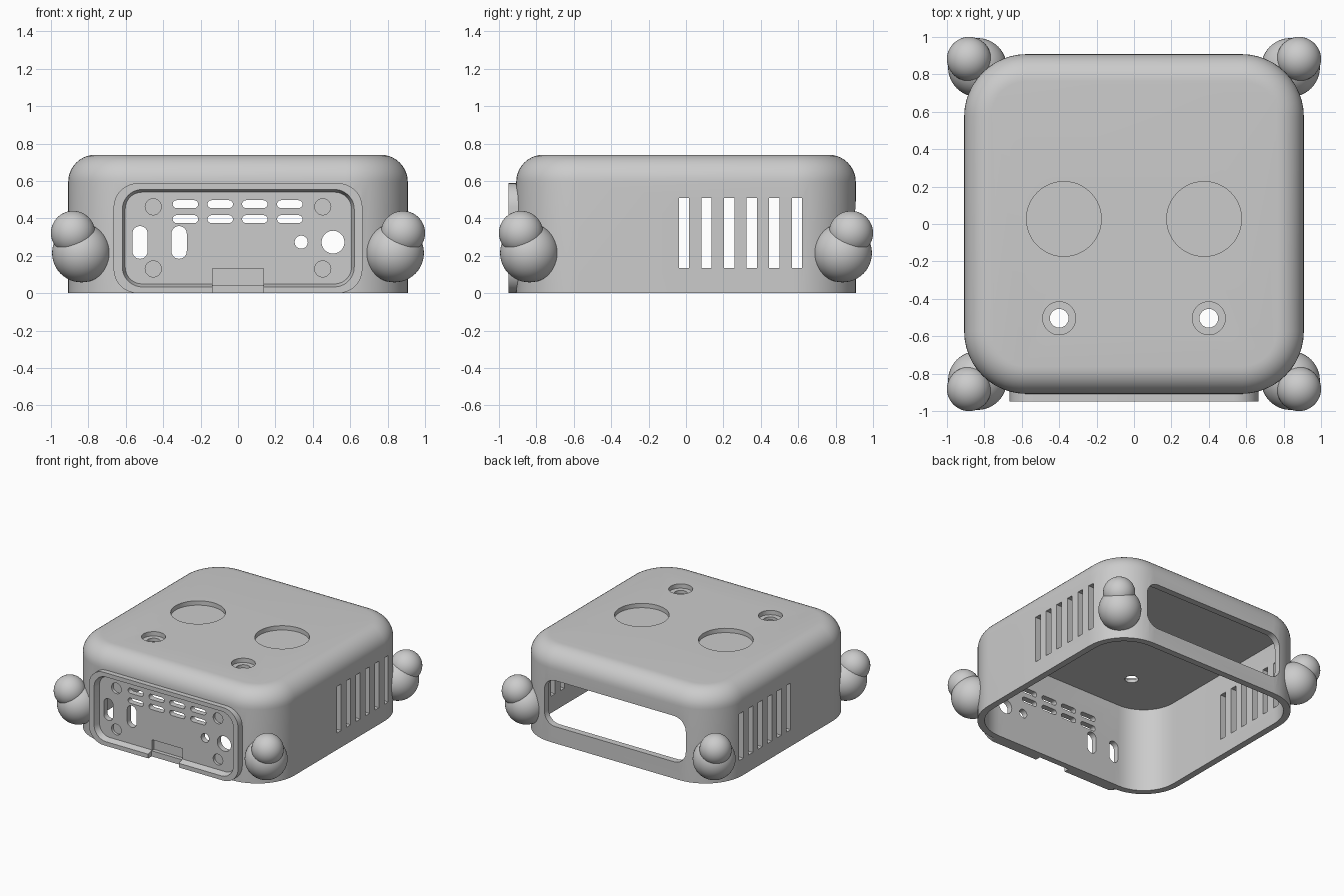
import bpy, bmesh, math
from mathutils import Vector

if "Cube" in bpy.data.objects:
    bpy.data.objects.remove(bpy.data.objects["Cube"], do_unlink=True)

grey = bpy.data.materials.new("plain grey")
grey.use_nodes = True
colour = (0.6, 0.6, 0.6, 1)
grey.diffuse_color = colour
grey.node_tree.nodes["Principled BSDF"].inputs["Base Color"].default_value = colour

PLACE = {"x": lambda u, v, d: (d, u, v),
         "y": lambda u, v, d: (u, d, v),
         "z": lambda u, v, d: (u, v, d)}


def rounded(u0, u1, v0, v1, r, n=12):
    """Outline of a rounded rectangle; r = 0 gives square corners."""
    corners = [(u1 - r, v1 - r), (u0 + r, v1 - r), (u0 + r, v0 + r), (u1 - r, v0 + r)]
    pts = []
    for q, (cu, cv) in enumerate(corners):
        for i in range(n + 1 if r else 1):
            a = math.pi / 2 * (q + i / n)
            p = Vector((cu + r * math.cos(a), cv + r * math.sin(a)))
            if not pts or (p - pts[-1]).length > 1e-4:
                pts.append(p)
    if (pts[0] - pts[-1]).length < 1e-4:
        pts.pop()
    return pts


def circle(u, v, r):
    return rounded(u - r, u + r, v - r, v + r, r)


def finish(name, bm):
    bmesh.ops.recalc_face_normals(bm, faces=bm.faces)
    mesh = bpy.data.meshes.new(name)
    bm.to_mesh(mesh)
    bm.free()
    mesh.materials.append(grey)
    ob = bpy.data.objects.new(name, mesh)
    bpy.context.collection.objects.link(ob)
    return ob


def loft(name, axis, sections):
    """Closed solid through (outline, depth) sections along an axis."""
    bm = bmesh.new()
    rings = [[bm.verts.new(PLACE[axis](p.x, p.y, d)) for p in pts] for pts, d in sections]
    for a, b in zip(rings, rings[1:]):
        for i in range(len(a)):
            j = (i + 1) % len(a)
            bm.faces.new((a[i], a[j], b[j], b[i]))
    bm.faces.new(rings[0])
    bm.faces.new(rings[-1])
    return finish(name, bm)


def activate(ob):
    bpy.ops.object.select_all(action="DESELECT")
    ob.select_set(True)
    bpy.context.view_layer.objects.active = ob


def combine(ob, tool, operation="DIFFERENCE"):
    activate(ob)
    mod = ob.modifiers.new("combine", "BOOLEAN")
    mod.operation = operation
    mod.solver = "EXACT"
    mod.object = tool
    bpy.ops.object.modifier_apply(modifier=mod.name)
    bpy.data.objects.remove(tool, do_unlink=True)


def cut(ob, axis, outline, d0, d1):
    combine(ob, loft("cutter", axis, [(outline, d0), (outline, d1)]))


def square(half, r):
    return rounded(-half, half, -half, half, r)


# Case: rounded square with a filleted top edge
HALF, CORNER, FILLET, HEIGHT = 0.908, 0.333, 0.145, 0.74
CEILING, RECESS = 0.68, 0.705
sections = [(square(HALF, CORNER), 0)]
for i in range(11):
    a = math.pi / 2 * i / 10
    inset = FILLET * (1 - math.cos(a))
    sections.append((square(HALF - inset, CORNER - inset), HEIGHT - FILLET * (1 - math.sin(a))))
case = loft("case", "z", sections)

# Front bezel, then the hollow inside
slab = rounded(-0.665, 0.665, 0, 0.588, 0.13)
combine(case, loft("bezel", "y", [(slab, -0.949), (slab, -0.83)]), "UNION")
cut(case, "z", square(0.856, 0.281), -0.1, CEILING)

# Tapered front recess
combine(case, loft("cutter", "y", [(rounded(-0.622, 0.625, 0.03, 0.558, 0.11), -0.96),
                                   (rounded(-0.603, 0.607, 0.05, 0.54, 0.09), -0.902)]))

# Vents, ports and blind screw dimples in the front panel
for x in (-0.281, -0.095, 0.09, 0.277):
    for z in (0.396, 0.476):
        cut(case, "y", rounded(x - 0.068, x + 0.068, z - 0.021, z + 0.021, 0.021), -1, -0.8)
for x in (-0.524, -0.315):
    cut(case, "y", rounded(x - 0.041, x + 0.041, 0.184, 0.359, 0.041), -1, -0.8)
for x, r in ((0.338, 0.035), (0.508, 0.061)):
    cut(case, "y", circle(x, 0.273, r), -1, -0.8)
for x in (-0.453, 0.453):
    for z in (0.13, 0.462):
        cut(case, "y", circle(x, z, 0.043), -1, -0.88)

# Notch through the lower bezel, with a pocket behind
cut(case, "y", rounded(-0.136, 0.137, -0.1, 0.133, 0), -1, -0.906)
cut(case, "y", rounded(-0.136, 0.137, 0.045, 0.133, 0), -1, -0.875)

# Back opening and side vents
cut(case, "y", rounded(-0.63, 0.63, 0.135, 0.505, 0.1), 0.7, 1)
for i in range(6):
    y = -0.01 + 0.1205 * i
    cut(case, "x", rounded(y - 0.027, y + 0.027, 0.135, 0.51, 0), -1, 1)

# Shallow round recesses and counterbored holes in the top
for s in (-1, 1):
    cut(case, "z", circle(0.375 * s, 0.027, 0.2), RECESS, 1)
    cut(case, "z", circle(0.4 * s, -0.504, 0.088), RECESS, 1)
    cut(case, "z", circle(0.4 * s, -0.504, 0.05), 0.5, 1)


def ball(name, centre, r):
    bm = bmesh.new()
    bmesh.ops.create_uvsphere(bm, u_segments=48, v_segments=24, radius=r)
    bmesh.ops.translate(bm, verts=bm.verts, vec=centre)
    return finish(name, bm)


# Corner bumpers: a large ball with a small one above
parts = [case]
for sy, end in ((-1, "front"), (1, "back")):
    for sx, side in ((-1, "right"), (1, "left")):
        big = ball(f"{end}_{side}_bumper", (0.837 * sx, 0.837 * sy, 0.215), 0.157)
        cut(big, "z", square(0.87, 0.295), -0.1, 0.6)
        small = ball(f"{end}_{side}_bumper_cap", (0.882 * sx, 0.882 * sy, 0.322), 0.118)
        parts += [big, small]

for ob in parts:
    activate(ob)
    bpy.ops.object.shade_smooth_by_angle()
